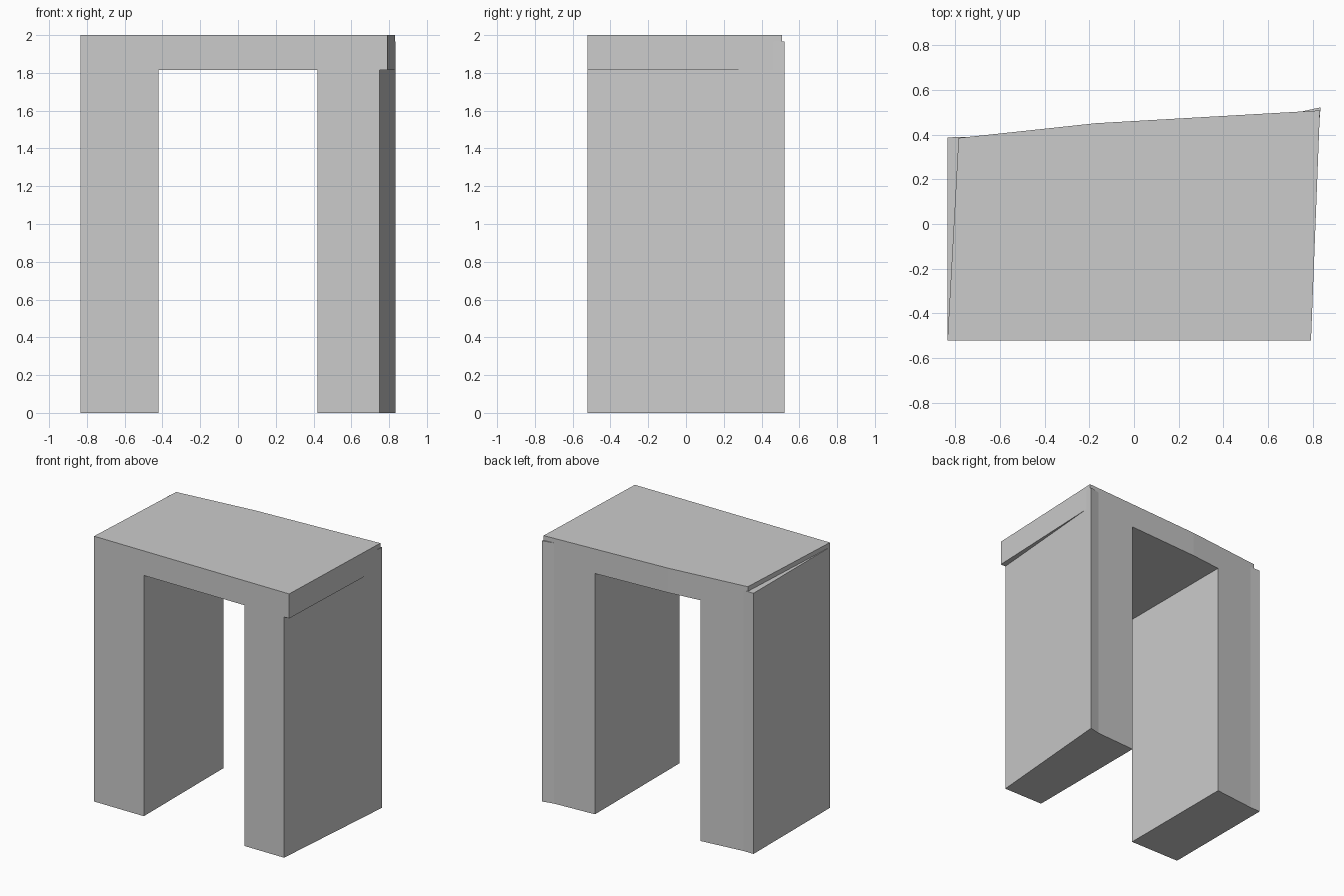
import bpy
import bmesh

if "Cube" in bpy.data.objects:
    bpy.data.objects.remove(bpy.data.objects["Cube"])

FRONT = -0.522
# Rear edge of the lintel, left to right: a shallow bent line
REAR = [(-0.785, 0.385), (-0.17, 0.451), (0.832, 0.508)]


def rear_y(x):
    """y of the rear edge at a given x."""
    (x0, y0), (x1, y1) = REAR[:2] if x < REAR[1][0] else REAR[1:]
    return y0 + (y1 - y0) * (x - x0) / (x1 - x0)


def prism(name, outline, z0, z1):
    """Extrude a counter-clockwise plan outline from z0 to z1."""
    bm = bmesh.new()
    base = bm.faces.new([bm.verts.new((x, y, z0)) for x, y in outline])
    top = bmesh.ops.extrude_face_region(bm, geom=[base], use_keep_orig=True)
    verts = [g for g in top["geom"] if isinstance(g, bmesh.types.BMVert)]
    bmesh.ops.translate(bm, verts=verts, vec=(0, 0, z1 - z0))
    bmesh.ops.recalc_face_normals(bm, faces=bm.faces)
    mesh = bpy.data.meshes.new(name)
    bm.to_mesh(mesh)
    bm.free()
    obj = bpy.data.objects.new(name, mesh)
    bpy.context.collection.objects.link(obj)
    return obj


# Lintel slab, skewed in plan
prism("lintel", [(-0.835, FRONT), (0.792, FRONT)] + REAR[::-1], 1.815, 2.0)

# Legs run up inside the lintel, their outer rear corners poking out
LEG_TOP = 1.965
prism("left_leg", [(-0.835, FRONT), (-0.42, FRONT), (-0.42, rear_y(-0.42)),
                   (-0.75, rear_y(-0.75)), (-0.835, 0.388)], 0.0, LEG_TOP)
prism("right_leg", [(0.42, FRONT), (0.75, FRONT), (0.835, 0.522),
                    (0.75, rear_y(0.75)), (0.42, rear_y(0.42))], 0.0, LEG_TOP)
